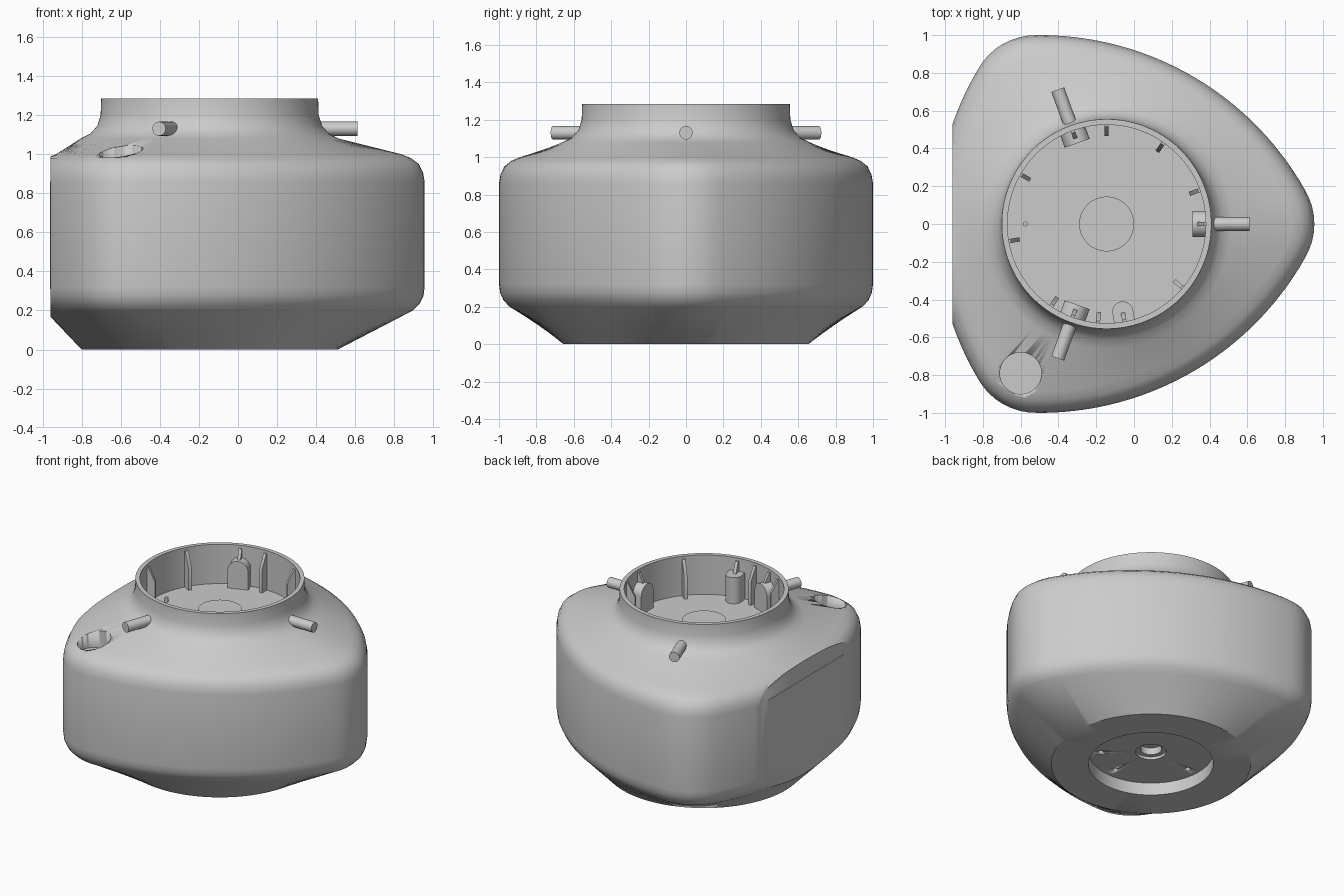
import bpy, bmesh
from math import sin, cos, pi, radians, sqrt, hypot
from mathutils import Matrix, Vector

cube = bpy.data.objects.get("Cube")
if cube:
    bpy.data.objects.remove(cube, do_unlink=True)

CX = -0.145          # axis of the round neck
FLOOR, RIM = 1.0, 1.285
SEG = 144


def finish(name, bm, angle=30):
    bmesh.ops.recalc_face_normals(bm, faces=bm.faces[:])
    mesh = bpy.data.meshes.new(name)
    bm.to_mesh(mesh)
    bm.free()
    ob = bpy.data.objects.new(name, mesh)
    bpy.context.collection.objects.link(ob)
    bpy.ops.object.select_all(action='DESELECT')
    ob.select_set(True)
    bpy.context.view_layer.objects.active = ob
    bpy.ops.object.shade_smooth_by_angle(angle=radians(angle))
    return ob


def about_axis(degrees):
    return Matrix.Translation((CX, 0, 0)) @ Matrix.Rotation(radians(degrees), 4, 'Z')


def cylinder(name, r, start, end, segments=24):
    """Cylinder between two points."""
    a, b = Vector(start), Vector(end)
    bm = bmesh.new()
    turn = (b - a).to_track_quat('Z', 'Y').to_matrix().to_4x4()
    bmesh.ops.create_cone(bm, cap_ends=True, segments=segments, radius1=r, radius2=r,
                          depth=(b - a).length,
                          matrix=Matrix.Translation((a + b) / 2) @ turn)
    return finish(name, bm)


def prism(name, points, direction, degrees):
    """Extrude a flat polygon, then turn it about the neck axis."""
    bm = bmesh.new()
    face = bm.faces.new([bm.verts.new(p) for p in points])
    ext = bmesh.ops.extrude_face_region(bm, geom=[face])
    moved = [v for v in ext["geom"] if isinstance(v, bmesh.types.BMVert)]
    bmesh.ops.translate(bm, verts=moved, vec=direction)
    bmesh.ops.transform(bm, matrix=about_axis(degrees), verts=bm.verts[:])
    return finish(name, bm)


# Rounded three-cornered outline made of tangent arcs
CORNER_R, CORNER_D = 0.35, 0.75
SIDE_R, SIDE_E = 1.612, 0.707


def outline(theta):
    phi = abs((theta + pi / 3) % (2 * pi / 3) - pi / 3)
    if phi < radians(9.1):
        return CORNER_D * cos(phi) + sqrt(CORNER_R ** 2 - (CORNER_D * sin(phi)) ** 2)
    psi = pi / 3 - phi
    return sqrt(SIDE_R ** 2 - (SIDE_E * sin(psi)) ** 2) - SIDE_E * cos(psi)


# Body loft: ("round", radius, z) or ("tri", inset, z), from under-recess to inner floor
rings = [
    ("round", 0.07, 0.16), ("round", 0.07, 0.11), ("round", 0.1, 0.11), ("round", 0.1, 0.09),
    ("round", 0.41, 0.09), ("round", 0.41, 0), ("round", 0.655, 0),
    ("tri", 0.06, 0.2), ("tri", 0.025, 0.235), ("tri", 0.006, 0.275), ("tri", 0, 0.32),
    ("tri", 0, 0.86), ("tri", 0.008, 0.905), ("tri", 0.03, 0.95), ("tri", 0.07, 0.98),
    ("tri", 0.12, 1.0),
    ("round", 0.66, 1.08), ("round", 0.61, 1.105), ("round", 0.575, 1.145),
    ("round", 0.558, 1.2), ("round", 0.555, RIM), ("round", 0.525, RIM),
    ("round", 0.525, FLOOR), ("round", 0.145, FLOOR), ("round", 0.145, 1.06),
]
bm = bmesh.new()
loops = []
for kind, value, z in rings:
    loop = []
    for i in range(SEG):
        t = 2 * pi * i / SEG
        r = value if kind == "round" else outline(t) - value
        loop.append(bm.verts.new((CX + r * cos(t), r * sin(t), z)))
    loops.append(loop)
for low, high in zip(loops, loops[1:]):
    for i in range(SEG):
        j = (i + 1) % SEG
        bm.faces.new((low[i], low[j], high[j], high[i]))
bm.faces.new(loops[0][::-1])
bm.faces.new(loops[-1])

# Flat rear panel sliced off one side
cut = bmesh.ops.bisect_plane(bm, geom=bm.verts[:] + bm.edges[:] + bm.faces[:], dist=1e-5,
                             plane_co=(-0.96, 0, 0), plane_no=(-1, 0, 0), clear_outer=True)
edges = [e for e in cut["geom_cut"] if isinstance(e, bmesh.types.BMEdge)]
bmesh.ops.edgeloop_fill(bm, edges=edges)
body = finish("body", bm)

# Filler port in the shoulder and screw holes in the base recess
cutters = [cylinder("port_cutter", 0.11, (-0.6, -0.79, 0.91), (-0.6, -0.79, 1.2), 48)]
for deg in (-41, -85, 183):
    p = about_axis(deg) @ Vector((0.33, 0, 0))
    cutters.append(cylinder("screw_cutter", 0.018, (p.x, p.y, 0.05), (p.x, p.y, 0.14), 16))
for cutter in cutters:
    cutter.hide_render = True
    mod = body.modifiers.new("cut", 'BOOLEAN')
    mod.operation, mod.solver, mod.object = 'DIFFERENCE', 'EXACT', cutter
    bpy.context.view_layer.objects.active = body
    bpy.ops.object.modifier_apply(modifier=mod.name)
    bpy.data.objects.remove(cutter, do_unlink=True)

# Thin plate on the flat side
bm = bmesh.new()
bmesh.ops.create_cube(bm, size=1, matrix=Matrix.Translation((-0.96, 0, 0.585))
                      @ Matrix.Diagonal((0.004, 0.88, 0.55, 1)))
finish("rear_plate", bm)


# Ribs inside the neck, with sloped tops
def rib(name, degrees, bottom=FLOOR - 0.01):
    half = 0.011
    points = [(0.53, -half, bottom), (0.467, -half, bottom),
              (0.467, -half, 1.17), (0.515, -half, 1.265), (0.53, -half, 1.265)]
    prism(name, points, (0, 2 * half, 0), degrees)


for deg in (90, 55, 20, -40, -95, -124, 190, 150):
    rib("neck_rib", deg)

# Side tubes, each with an arched bracket inside the neck
for deg in (0, 110, -110):
    m = about_axis(deg)
    cylinder("side_tube", 0.036, m @ Vector((0.54, 0, 1.13)), m @ Vector((0.757, 0, 1.13)))
    arch = [(0.455, 0.07 * cos(a), 1.13 + 0.07 * sin(a))
            for a in (pi * k / 16 for k in range(17))]
    arch += [(0.455, -0.07, FLOOR - 0.01), (0.455, 0.07, FLOOR - 0.01)]
    prism("tube_bracket", arch, (0.075, 0, 0), deg)
    rib("bracket_rib", deg, 1.15)

# Round post against the neck wall and a small floor pin
post = Vector((-0.06, -0.465))
post_deg = -79.6
reach = hypot(post.x - CX, post.y)
shape = [(reach - 0.055 * sin(a), 0.055 * cos(a), FLOOR - 0.01)
         for a in (pi * k / 16 for k in range(17))]
shape += [(0.53, -0.055, FLOOR - 0.01), (0.53, 0.055, FLOOR - 0.01)]
prism("wall_post", shape, (0, 0, 0.2), post_deg)
rib("post_rib", post_deg)
cylinder("floor_pin", 0.013, (-0.575, 0, FLOOR - 0.01), (-0.575, 0, 1.03), 16)
